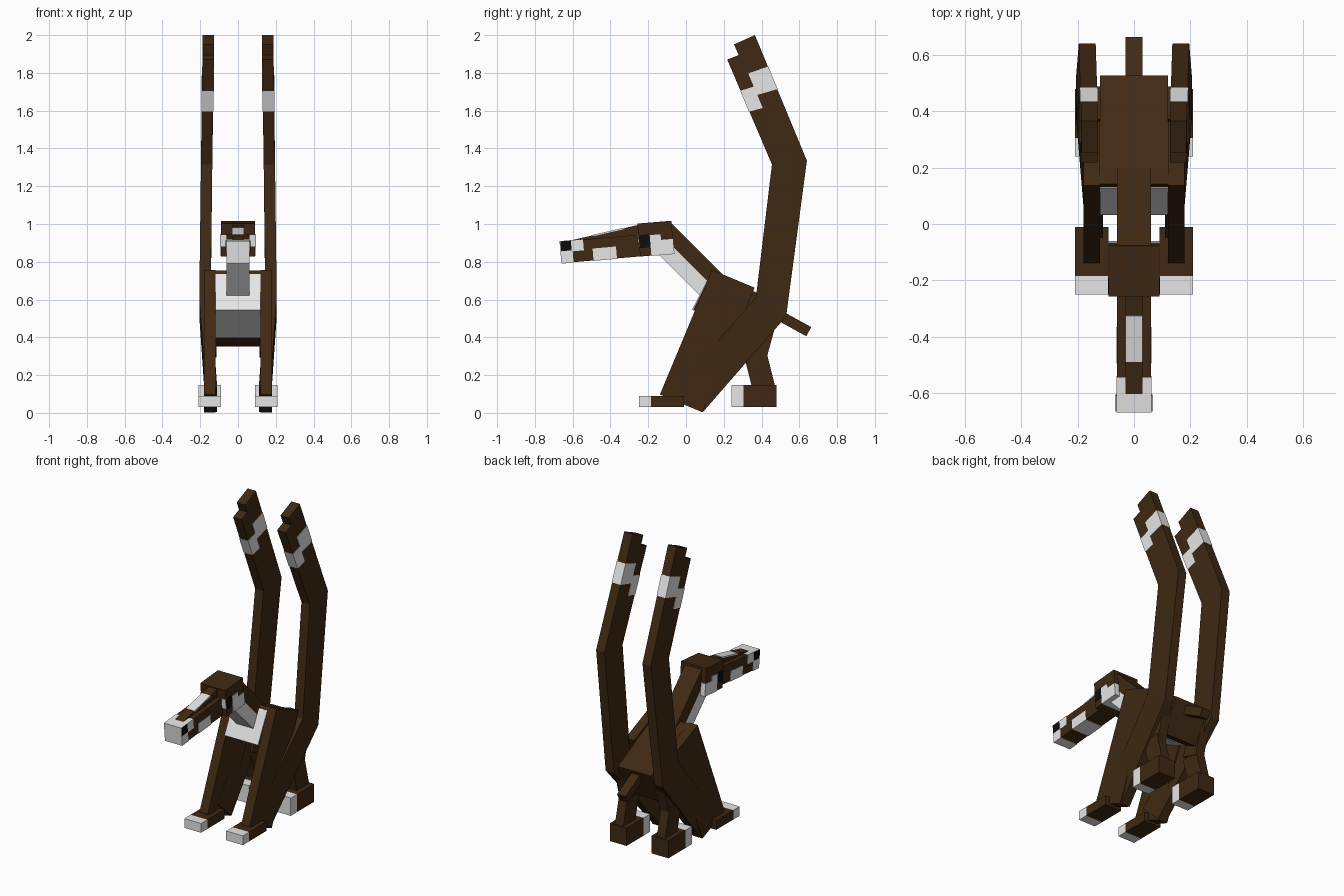
import bpy, bmesh
from mathutils import Vector

cube = bpy.data.objects.get("Cube")
if cube:
    bpy.data.objects.remove(cube, do_unlink=True)


def material(name, color):
    m = bpy.data.materials.new(name)
    m.use_nodes = True
    m.diffuse_color = color
    bsdf = next(n for n in m.node_tree.nodes if n.type == 'BSDF_PRINCIPLED')
    bsdf.inputs["Base Color"].default_value = color
    return m


BROWN = material("dark_brown", (0.05, 0.022, 0.0065, 1))
WHITE = material("off_white", (0.79, 0.79, 0.79, 1))
BLACK = material("black", (0.004, 0.004, 0.004, 1))
FULL = (0, 1)


def limb_between(start_edge, end_edge, centres=(0, 0)):
    """Side-on limb between two edges; u runs along it, v across it."""
    near = [Vector((centres[0], y, z)) for y, z in start_edge]
    far = [Vector((centres[1], y, z)) for y, z in end_edge]

    def place(u, v):
        return near[0].lerp(near[1], v).lerp(far[0].lerp(far[1], v), u)
    return place


def limb(start, end, thickness, centre=0):
    """Straight limb along a centre line of (y, z) points."""
    start, end = Vector(start), Vector(end)
    offset = (end - start).normalized().orthogonal() * thickness / 2
    return limb_between((start - offset, start + offset), (end - offset, end + offset),
                        (centre, centre))


def block(name, place, half_width, mat, u=FULL, v=FULL, side=1):
    """Box covering a range of a limb, or a thin raised patch on it."""
    bm = bmesh.new()
    bmesh.ops.create_cube(bm, size=1)
    for vert in bm.verts:
        across, along, up = vert.co
        p = place(u[0] if along < 0 else u[1], v[0] if up < 0 else v[1])
        p.x = side * (p.x + 2 * across * half_width)
        vert.co = p
    bmesh.ops.recalc_face_normals(bm, faces=bm.faces)
    mesh = bpy.data.meshes.new(name)
    bm.to_mesh(mesh)
    bm.free()
    mesh.materials.append(mat)
    ob = bpy.data.objects.new(name, mesh)
    bpy.context.collection.objects.link(ob)


def pair(name, *args, **ranges):
    for label, side in (("left_", 1), ("right_", -1)):
        block(label + name, *args, side=side, **ranges)


# Body with pale chest and belly, and a short tail
trunk = limb(start=(0.09, 0.65), end=(0.475, 0.455), thickness=0.23)
block("body", trunk, 0.12, BROWN)
block("chest_patch", trunk, 0.12, WHITE, u=(-0.01, 0.01), v=(-0.01, 0.9))
block("belly_patch", trunk, 0.118, WHITE, u=(-0.01, 0.75), v=(-0.02, 0.01))
tail = limb(start=(0.45, 0.54), end=(0.65, 0.43), thickness=0.055)
block("tail", tail, 0.03, BROWN)

# Neck, dark above and pale below
neck = limb(start=(0.14, 0.67), end=(-0.14, 0.95), thickness=0.165)
block("neck_back", neck, 0.06, BROWN, v=(0, 0.5))
block("neck_throat", neck, 0.06, WHITE, v=(0.5, 1))

# Head with eyes and pale jaw
skull = limb(start=(-0.25, 0.915), end=(-0.07, 0.93), thickness=0.175)
block("head", skull, 0.09, BROWN)
block("jaw_patch", skull, 0.093, WHITE, u=(0.33, 1.01), v=(-0.01, 0.45))
block("cheek_patch", skull, 0.093, WHITE, u=(0.33, 0.65), v=(0.45, 0.62))
block("eyes", skull, 0.093, BLACK, u=(0.01, 0.33), v=(0.25, 0.65))
block("eye_front", skull, 0.09, WHITE, u=(-0.02, 0.01), v=(0.3, 0.65))

# Snout with white tip, nostrils and raised bridge
muzzle = limb(start=(-0.66, 0.85), end=(-0.2, 0.89), thickness=0.115)
block("snout", muzzle, 0.06, BROWN)
block("snout_tip", muzzle, 0.062, WHITE, u=(-0.01, 0.13), v=(-0.02, 1.02))
block("snout_top", muzzle, 0.062, WHITE, u=(0.13, 0.26), v=(0.5, 1.02))
block("nostrils", muzzle, 0.065, BLACK, u=(0, 0.12), v=(0.55, 1))
block("lip_patch", muzzle, 0.062, WHITE, u=(0.36, 0.63), v=(-0.02, 0.55))
bridge = limb(start=(-0.6, 0.89), end=(-0.25, 0.97), thickness=0.05)
block("nose_bridge", bridge, 0.03, BROWN)
block("bridge_stripe", bridge, 0.031, WHITE, u=(0.33, 0.8), v=(0.9, 1.05))

# Legs
front_leg = limb(start=(-0.025, 0.05), end=(0.25, 0.71), thickness=0.245, centre=0.15)
pair("front_leg", front_leg, 0.03, BROWN)
thigh = limb(start=(0.43, 0.53), end=(0.37, 0.31), thickness=0.12, centre=0.145)
pair("hind_thigh", thigh, 0.03, BROWN)
shin = limb(start=(0.365, 0.32), end=(0.415, 0.12), thickness=0.12, centre=0.15)
pair("hind_shin", shin, 0.03, BROWN)

# Feet with white toes
front_sole = limb(start=(-0.25, 0.06), end=(-0.01, 0.06), thickness=0.06, centre=0.15)
hind_sole = limb(start=(0.24, 0.09), end=(0.48, 0.09), thickness=0.115, centre=0.15)
for label, sole in (("front", front_sole), ("hind", hind_sole)):
    pair(label + "_foot", sole, 0.06, BROWN, u=(0.27, 1))
    pair(label + "_toes", sole, 0.06, WHITE, u=(0, 0.27))

# Folded wings, mitred where the segments meet
wrist = ((-0.05, 0.135), (0.09, 0.005))
elbow = ((0.37, 0.61), (0.53, 0.51))
bend = ((0.455, 1.315), (0.64, 1.335))
end = ((0.195, 1.925), (0.365, 2))
pair("wing_arm", limb_between(wrist, elbow, centres=(0.14, 0.175)), 0.03, BROWN)
pair("wing_forearm", limb_between(elbow, bend, centres=(0.175, 0.166)), 0.03, BROWN)
tip = limb_between(bend, end, centres=(0.166, 0.157))
pair("wing_tip", tip, 0.03, BROWN, u=(0, 0.91))
pair("wing_prong", tip, 0.03, BROWN, u=(0.91, 1), v=(0.35, 1))
pair("wing_band_front", tip, 0.032, WHITE, u=(0.46, 0.64), v=(-0.01, 0.4))
pair("wing_band_back", tip, 0.032, WHITE, u=(0.57, 0.75), v=(0.4, 1.01))
